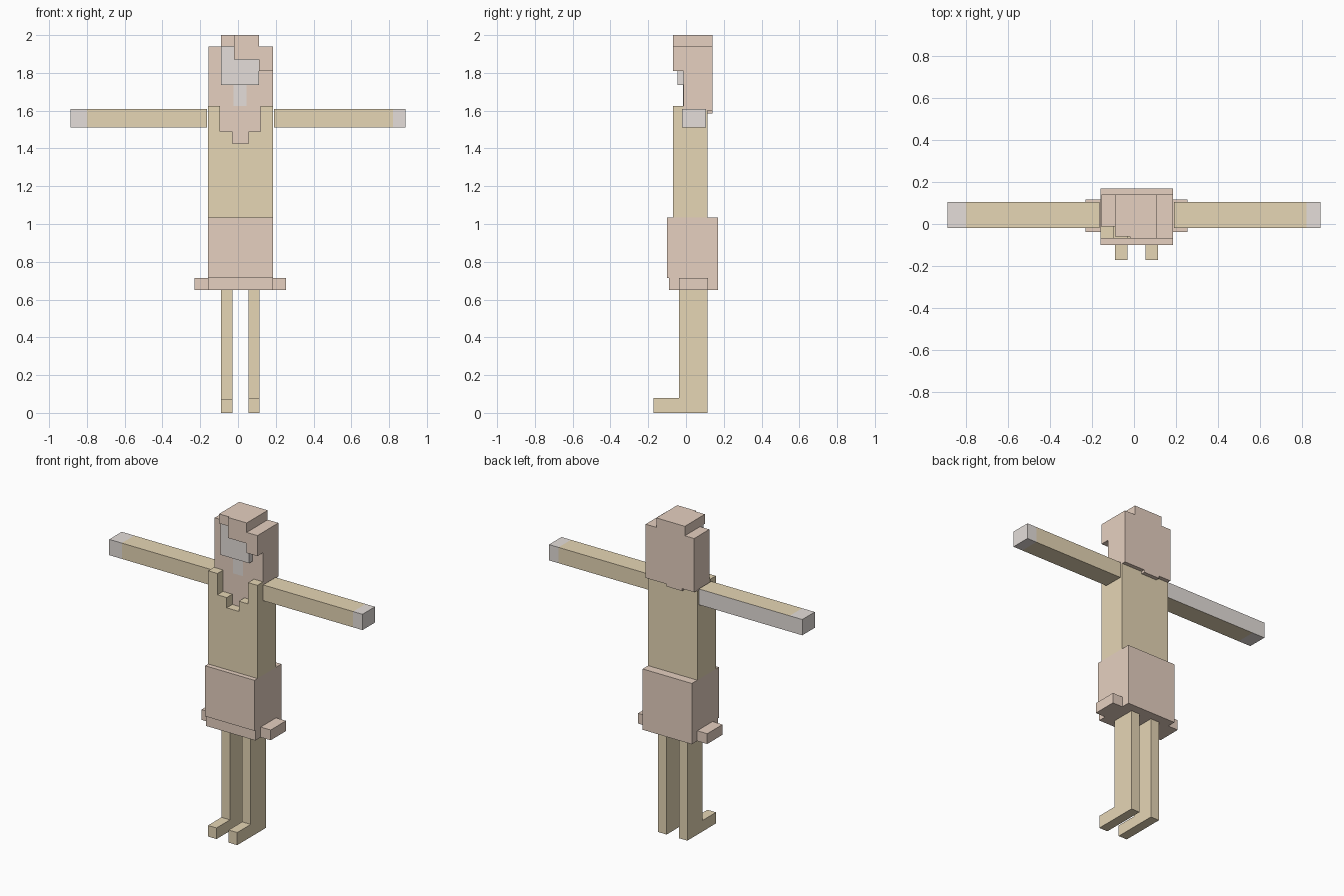
import bpy, bmesh
from mathutils import Vector

if "Cube" in bpy.data.objects:
    bpy.data.objects.remove(bpy.data.objects["Cube"])


def material(name, rgb):
    m = bpy.data.materials.new(name)
    m.diffuse_color = (*rgb, 1)
    m.use_nodes = True
    m.node_tree.nodes["Principled BSDF"].inputs["Base Color"].default_value = m.diffuse_color
    return m


TAN = material("tan_cloth", (0.79, 0.67, 0.46))
PINK = material("pink_brown", (0.79, 0.63, 0.53))
GREY = material("pale_grey", (0.78, 0.73, 0.70))

DIRS = {"-x": (-1, 0, 0), "+x": (1, 0, 0), "-y": (0, -1, 0),
        "+y": (0, 1, 0), "-z": (0, 0, -1), "+z": (0, 0, 1)}


def prism(name, profile, y0, y1, mat, skip=(), paint=None):
    """Extrude an x/z profile along y; skip drops hidden faces, paint recolours one."""
    bm = bmesh.new()
    face = bm.faces.new([bm.verts.new((x, y0, z)) for x, z in profile])
    ext = bmesh.ops.extrude_face_region(bm, geom=[face], use_keep_orig=True)
    moved = [g for g in ext["geom"] if isinstance(g, bmesh.types.BMVert)]
    bmesh.ops.translate(bm, verts=moved, vec=(0, y1 - y0, 0))
    bmesh.ops.recalc_face_normals(bm, faces=bm.faces)
    bm.normal_update()

    def facing(key):
        return [f for f in bm.faces if f.normal.dot(Vector(DIRS[key])) > 0.9]

    if paint:
        for f in facing(paint[0]):
            f.material_index = 1
    hidden = [f for key in skip for f in facing(key)]
    if hidden:
        bmesh.ops.delete(bm, geom=hidden, context="FACES")
    mesh = bpy.data.meshes.new(name)
    bm.to_mesh(mesh)
    bm.free()
    mesh.materials.append(mat)
    if paint:
        mesh.materials.append(paint[1])
    ob = bpy.data.objects.new(name, mesh)
    bpy.context.collection.objects.link(ob)
    return ob


def box(name, x, y, z, mat, skip=(), paint=None):
    corners = [(x[0], z[0]), (x[1], z[0]), (x[1], z[1]), (x[0], z[1])]
    return prism(name, corners, *y, mat, skip, paint)


# Legs with forward feet
for side, x, toe in (("left", (-0.09, -0.03), 0.07), ("right", (0.055, 0.115), 0.08)):
    box(side + "_leg", x, (-0.037, 0.115), (0, 0.65), TAN, ["+z"])
    box(side + "_foot", x, (-0.172, -0.037), (0, toe), TAN, ["+y"])

# Skirt, hem and side flaps
W = (-0.16, 0.185)
box("skirt", W, (-0.10, 0.17), (0.715, 1.035), PINK)
box("skirt_hem", W, (-0.09, 0.17), (0.65, 0.715), PINK, ["+z"])
box("left_flap", (-0.23, -0.16), (-0.037, 0.116), (0.65, 0.715), PINK, ["+x"])
box("right_flap", (0.185, 0.255), (-0.037, 0.116), (0.65, 0.715), PINK, ["-x"])

# Shirt: stepped collar in front, plain block behind
collar = [(-0.16, 1.035), (0.185, 1.035), (0.185, 1.625), (0.12, 1.625), (0.12, 1.49),
          (0.055, 1.49), (0.055, 1.425), (-0.03, 1.425), (-0.03, 1.49),
          (-0.095, 1.49), (-0.095, 1.625), (-0.16, 1.625)]
prism("shirt_front", collar, -0.07, -0.012, TAN, ["+y", "-z"])
box("shirt_back", W, (-0.012, 0.115), (1.035, 1.60), TAN, ["-y", "+z", "-z"])
box("chest", (-0.095, 0.12), (-0.014, 0.0), (1.425, 1.61), PINK,
    ["+y", "+z", "-z", "-x", "+x"])

# Arms and hands
ARM_Y, ARM_Z = (-0.02, 0.105), (1.51, 1.61)
box("left_arm", (-0.80, -0.163), ARM_Y, ARM_Z, TAN, ["-x"], ("+y", GREY))
box("left_hand", (-0.888, -0.80), ARM_Y, ARM_Z, GREY, ["+x"])
box("right_arm", (0.19, 0.82), ARM_Y, ARM_Z, TAN, ["+x"])
box("right_hand", (0.82, 0.886), ARM_Y, ARM_Z, GREY, ["-x"])

# Head, crown and nape
box("head", (-0.155, 0.185), (-0.012, 0.14), (1.60, 1.94), PINK)
box("crown", (-0.09, 0.11), (-0.06, 0.14), (1.94, 2.0), PINK)
box("nape", (-0.07, 0.04), (0.115, 0.14), (1.585, 1.60), PINK, ["+z"])

# Face, throat and stepped fringe
box("face", (-0.09, 0.11), (-0.045, -0.012), (1.735, 1.94), GREY, ["+y", "+z"])
box("throat", (-0.025, 0.045), (-0.016, -0.012), (1.625, 1.735), GREY, ["+y", "+z"])
box("fringe", (-0.02, 0.11), (-0.07, -0.045), (1.87, 2.0), PINK, ["+y"])
box("side_hair", (0.11, 0.185), (-0.07, -0.012), (1.81, 1.94), PINK, ["+y"])
